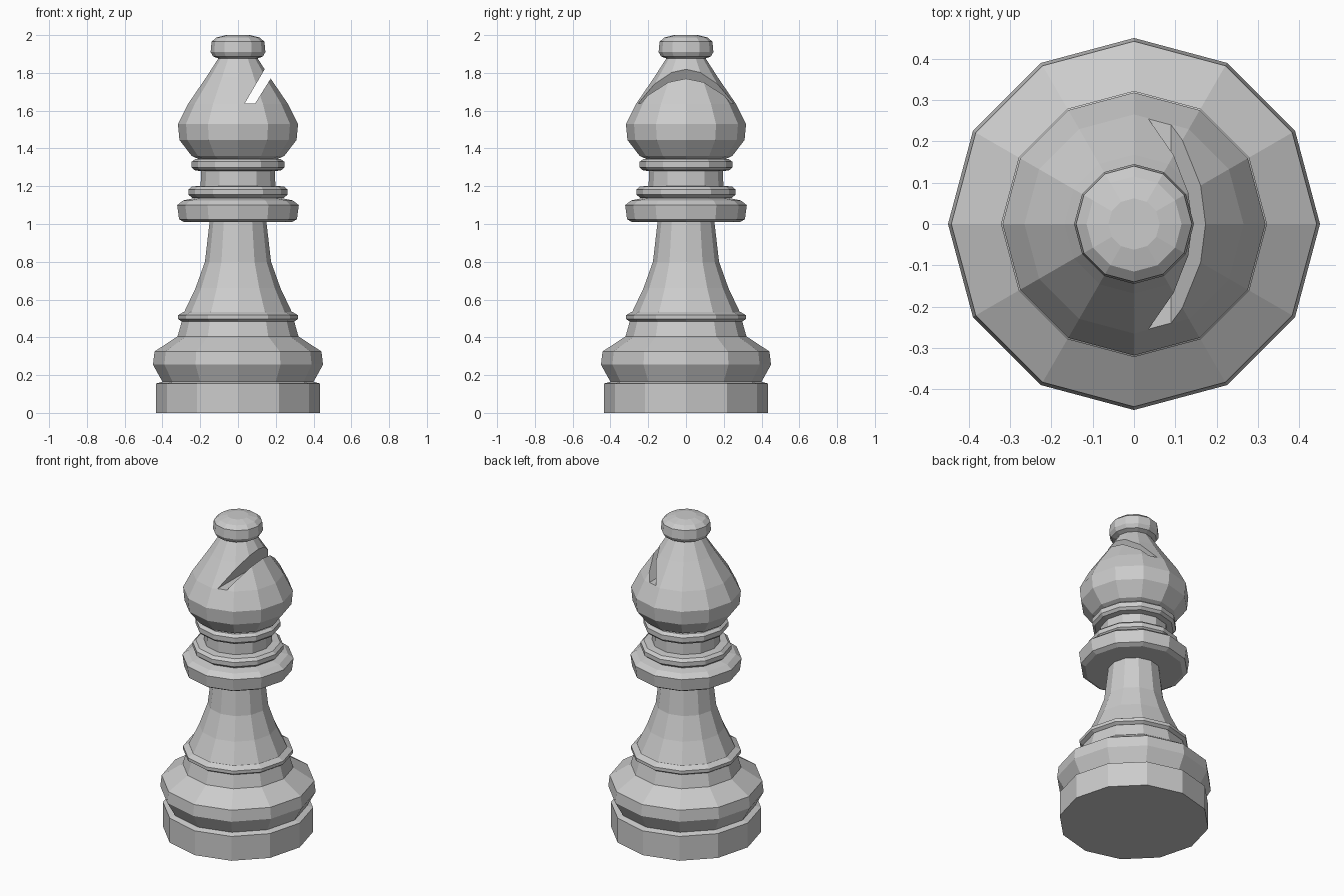
import bpy, bmesh, math

if "Cube" in bpy.data.objects:
    bpy.data.objects.remove(bpy.data.objects["Cube"])

SIDES = 12


def lathe(name, profile):
    """Closed 12-sided turned part from (radius, z) points, bottom to top."""
    bm = bmesh.new()
    rings = []
    for r, z in profile:
        rings.append([bm.verts.new((r * math.cos(2 * math.pi * i / SIDES),
                                    r * math.sin(2 * math.pi * i / SIDES), z))
                      for i in range(SIDES)])
    for a, b in zip(rings, rings[1:]):
        for i in range(SIDES):
            j = (i + 1) % SIDES
            bm.faces.new((a[i], a[j], b[j], b[i]))
    bm.faces.new(rings[0][::-1])
    bm.faces.new(rings[-1])
    return finish(name, bm)


def prism(name, outline, half_depth):
    """Extrude an (x, z) outline symmetrically along y."""
    bm = bmesh.new()
    face = bm.faces.new([bm.verts.new((x, -half_depth, z)) for x, z in outline])
    res = bmesh.ops.extrude_face_region(bm, geom=[face])
    verts = [v for v in res["geom"] if isinstance(v, bmesh.types.BMVert)]
    bmesh.ops.translate(bm, verts=verts, vec=(0, 2 * half_depth, 0))
    return finish(name, bm)


def finish(name, bm):
    bmesh.ops.recalc_face_normals(bm, faces=bm.faces[:])
    mesh = bpy.data.meshes.new(name)
    bm.to_mesh(mesh)
    bm.free()
    obj = bpy.data.objects.new(name, mesh)
    bpy.context.collection.objects.link(obj)
    return obj


# Plinth, bulging foot and bead
lathe("base", [(0.435, 0), (0.435, 0.155), (0.40, 0.165), (0.45, 0.255),
               (0.442, 0.325), (0.32, 0.405), (0.297, 0.487)])
lathe("base_bead", [(0.30, 0.485), (0.318, 0.497), (0.318, 0.517), (0.287, 0.535)])

# Flared stem
lathe("stem", [(0.287, 0.53), (0.225, 0.66), (0.175, 0.80), (0.15, 1.015)])

# Collar, neck and neck rings
lathe("collar", [(0.285, 1.01), (0.312, 1.025), (0.322, 1.10), (0.29, 1.125), (0.23, 1.137)])
lathe("neck", [(0.20, 1.13), (0.195, 1.30)])
lathe("lower_neck_ring", [(0.24, 1.137), (0.263, 1.155), (0.263, 1.182), (0.245, 1.198), (0.20, 1.202)])
lathe("upper_neck_ring", [(0.20, 1.28), (0.23, 1.285), (0.245, 1.30), (0.245, 1.33), (0.225, 1.345)])

# Bulb head with slanted slot
head = lathe("head", [(0.20, 1.34), (0.245, 1.36), (0.31, 1.445), (0.318, 1.53),
                      (0.265, 1.635), (0.168, 1.777), (0.102, 1.88)])
cutter = prism("slot_cutter", [(0.035, 1.637), (0.09, 1.637), (0.305, 1.98), (0.235, 1.98)], 0.6)
cutter.hide_render = True
mod = head.modifiers.new("slot", "BOOLEAN")
mod.operation = "DIFFERENCE"
mod.solver = "EXACT"
mod.object = cutter
bpy.context.view_layer.objects.active = head
bpy.ops.object.modifier_apply(modifier=mod.name)
bpy.data.objects.remove(cutter)

# Finial button
lathe("finial", [(0.10, 1.875), (0.132, 1.887), (0.145, 1.91), (0.14, 1.965),
                 (0.115, 1.987), (0.062, 2.0)])
